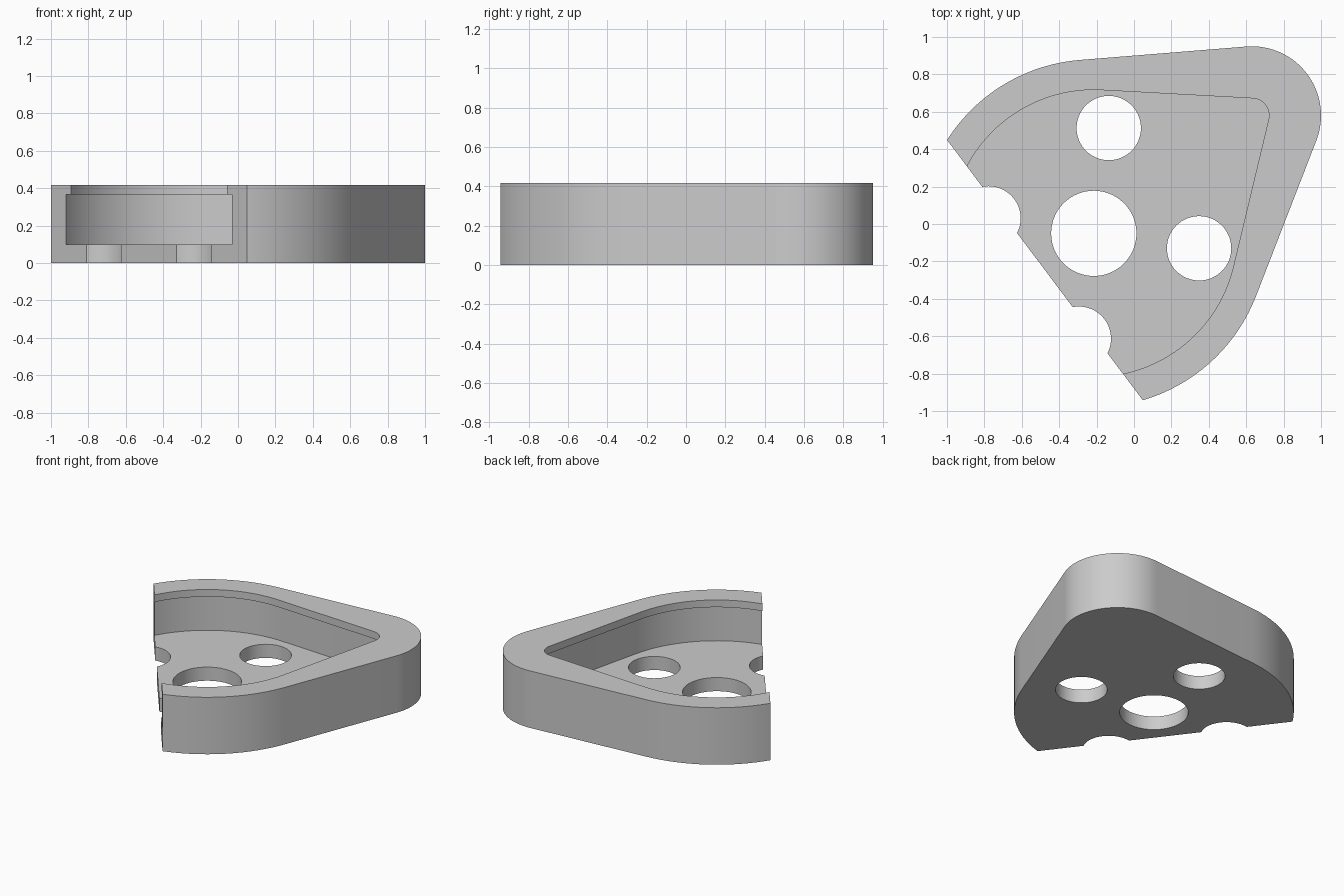
import bpy, bmesh, math
from mathutils import Vector

if "Cube" in bpy.data.objects:
    bpy.data.objects.remove(bpy.data.objects["Cube"])

HUB = Vector((-0.215, -0.05))     # centre of the wide rounded end
TIP = Vector((0.63, 0.58))        # centre of the narrow rounded end
HEIGHT, FLOOR, LIP = 0.418, 0.10, 0.365

grey = bpy.data.materials.new("grey")
grey.diffuse_color = (0.6, 0.6, 0.6, 1)
grey.use_nodes = True
grey.node_tree.nodes["Principled BSDF"].inputs["Base Color"].default_value = grey.diffuse_color


def arc(c, r, a0, a1, n):
    return [(c.x + r * math.cos(a0 + (a1 - a0) * i / n),
             c.y + r * math.sin(a0 + (a1 - a0) * i / n)) for i in range(n + 1)]


def teardrop(r_hub, r_tip):
    """Outline of two circles joined by their outer tangents."""
    d = TIP - HUB
    axis = math.atan2(d.y, d.x)
    a = math.acos((r_hub - r_tip) / d.length)
    return (arc(TIP, r_tip, axis - a, axis + a, 32)
            + arc(HUB, r_hub, axis + a, axis - a + 2 * math.pi, 80))


def prism(name, outline, z0, z1, cut=None):
    bm = bmesh.new()
    face = bm.faces.new([bm.verts.new((x, y, z0)) for x, y in outline])
    top = bmesh.ops.extrude_face_region(bm, geom=[face])["geom"]
    bmesh.ops.translate(bm, vec=(0, 0, z1 - z0),
                        verts=[v for v in top if isinstance(v, bmesh.types.BMVert)])
    if cut:
        res = bmesh.ops.bisect_plane(bm, geom=bm.verts[:] + bm.edges[:] + bm.faces[:],
                                     plane_co=cut[0], plane_no=cut[1], clear_outer=True)
        bmesh.ops.holes_fill(bm, edges=[e for e in bm.edges if e.is_boundary])
    bmesh.ops.recalc_face_normals(bm, faces=bm.faces)
    me = bpy.data.meshes.new(name)
    bm.to_mesh(me)
    bm.free()
    me.materials.append(grey)
    ob = bpy.data.objects.new(name, me)
    bpy.context.collection.objects.link(ob)
    return ob


# Teardrop body, sliced flat along a slanted plane
normal = Vector((-0.799, -0.601, 0))
body = prism("tray_body", teardrop(0.93, 0.37), 0, HEIGHT,
             (Vector((HUB.x, HUB.y, 0)) + normal * 0.327, normal))

# Pocket, narrower opening under the rim, and the floor holes
cutters = [prism("pocket_cutter", teardrop(0.807, 0.132), FLOOR, LIP),
           prism("opening_cutter", teardrop(0.767, 0.092), LIP - 0.1, HEIGHT + 0.1)]
holes = [(HUB, 0.228)]
for dx, dy in ((0.08, 0.563), (0.563, -0.08), (-0.08, -0.563), (-0.563, 0.08)):
    holes.append((HUB + Vector((dx, dy)), 0.172))
for c, r in holes:
    cutters.append(prism("hole_cutter", arc(c, r, 0, 2 * math.pi, 64)[:-1], -0.1, FLOOR + 0.1))

bpy.context.view_layer.objects.active = body
body.select_set(True)
for c in cutters:
    mod = body.modifiers.new("cut", "BOOLEAN")
    mod.operation, mod.solver, mod.object = "DIFFERENCE", "EXACT", c
    bpy.ops.object.modifier_apply(modifier=mod.name)
for c in cutters:
    bpy.data.objects.remove(c, do_unlink=True)

bpy.ops.object.select_all(action="DESELECT")
body.select_set(True)
bpy.ops.object.shade_smooth_by_angle(angle=math.radians(30))
